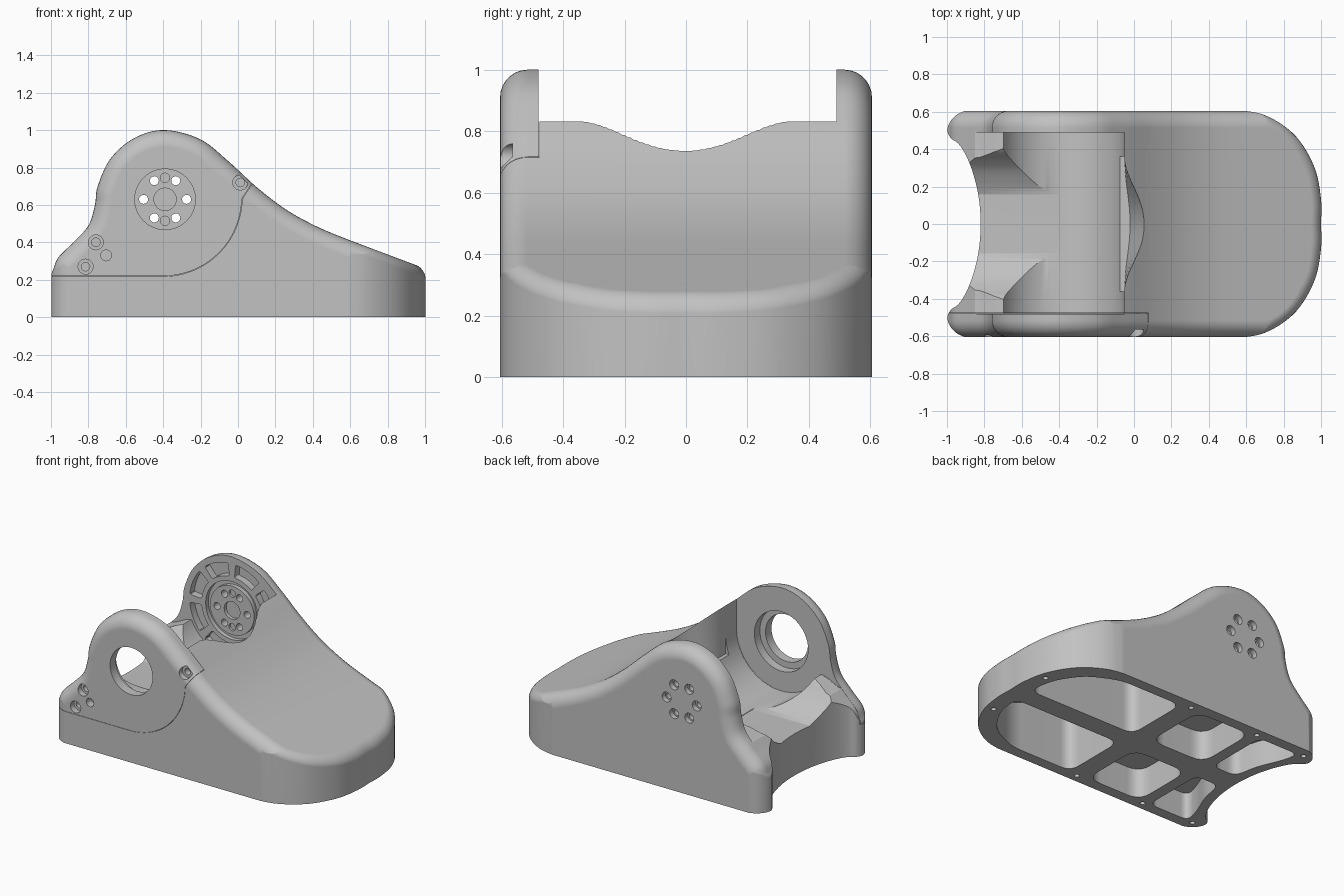
import bpy, bmesh
from math import sin, cos, pi, radians
from mathutils import Vector

default = bpy.data.objects.get("Cube")
if default:
    bpy.data.objects.remove(default, do_unlink=True)

grey = bpy.data.materials.new("plain grey")
grey.use_nodes = True
grey.diffuse_color = (0.54, 0.54, 0.54, 1)
grey.node_tree.nodes["Principled BSDF"].inputs["Base Color"].default_value = (0.54, 0.54, 0.54, 1)


# ---- helpers ----
def smooth(points, closed=False, n=5):
    """Smooth curve through the points."""
    p = [Vector(q) for q in points]
    count = len(p)
    out = []
    for i in range(count if closed else count - 1):
        if closed:
            a, b, c, d = (p[(i + k) % count] for k in (-1, 0, 1, 2))
        else:
            a, b, c, d = (p[min(max(i + k, 0), count - 1)] for k in (-1, 0, 1, 2))
        for s in range(n):
            t = s / n
            out.append(0.5 * (2 * b + (c - a) * t + (2 * a - 5 * b + 4 * c - d) * t * t
                              + (3 * b - a - 3 * c + d) * t ** 3))
    return out if closed else out + [p[-1]]


def rounded(points, r, n=5):
    """Polygon with rounded corners."""
    p = [Vector(q) for q in points]
    out = []
    for i, q in enumerate(p):
        a = q + (p[i - 1] - q).normalized() * r
        b = q + (p[(i + 1) % len(p)] - q).normalized() * r
        out += [a.lerp(q, k / n).lerp(q.lerp(b, k / n), k / n) for k in range(n + 1)]
    return out


def arc(cx, cy, r, a0=0, a1=360, n=48):
    steps = n if a1 - a0 == 360 else n + 1
    return [Vector((cx + r * cos(radians(a0 + (a1 - a0) * k / n)),
                    cy + r * sin(radians(a0 + (a1 - a0) * k / n)))) for k in range(steps)]


def inward(points):
    """Inward normals of a clockwise outline."""
    out = []
    for i in range(len(points)):
        t = (points[(i + 1) % len(points)] - points[i - 1]).normalized()
        out.append(Vector((t.y, -t.x)))
    return out


def prism(points, axis, a, b):
    place = {"x": lambda p, h: (h, p[0], p[1]),
             "y": lambda p, h: (p[0], h, p[1]),
             "z": lambda p, h: (p[0], p[1], h)}[axis]
    return [[place(p, h) for p in points] for h in (a, b)]


def solid(name, *lofts):
    """Closed mesh from one or more stacks of rings, all facing outward."""
    bm = bmesh.new()
    for rings in lofts:
        vs = [[bm.verts.new(p) for p in ring] for ring in rings]
        n = len(vs[0])
        faces = [bm.faces.new(vs[0][::-1]), bm.faces.new(vs[-1])]
        for lo, hi in zip(vs, vs[1:]):
            faces += [bm.faces.new((lo[i], lo[(i + 1) % n], hi[(i + 1) % n], hi[i]))
                      for i in range(n)]
        bm.normal_update()
        if sum(f.calc_center_median().dot(f.normal) * f.calc_area() for f in faces) < 0:
            bmesh.ops.reverse_faces(bm, faces=faces)
    mesh = bpy.data.meshes.new(name)
    bm.to_mesh(mesh)
    bm.free()
    mesh.materials.append(grey)
    obj = bpy.data.objects.new(name, mesh)
    bpy.context.collection.objects.link(obj)
    return obj


def volume(mesh):
    bm = bmesh.new()
    bm.from_mesh(mesh)
    v = bm.calc_volume(signed=True)
    bm.free()
    return v


def combine(obj, operation, *lofts):
    """Boolean that only accepts a sound result."""
    cutter = solid("cutter", *lofts)
    cutter.hide_render = True
    before = volume(obj.data)
    for solver in ("EXACT", "MANIFOLD", "FLOAT"):
        mod = obj.modifiers.new("cut", "BOOLEAN")
        mod.object, mod.operation, mod.solver = cutter, operation, solver
        graph = bpy.context.evaluated_depsgraph_get()
        result = bpy.data.meshes.new_from_object(obj.evaluated_get(graph))
        obj.modifiers.clear()
        if len(result.polygons) > 5 and 0 < volume(result) < before * 1.001:
            obj.data = result
            break
    bpy.data.objects.remove(cutter, do_unlink=True)


# ---- body: side profile swept across the width, with rounded long edges ----
W, R = 0.605, 0.09
AX, AZ = -0.39, 0.63          # pivot axis
top = smooth([(-1.3, -.1), (-1.1, .1), (-1.02, .19), (-.99, .25), (-.96, .32), (-.88, .4),
              (-.8, .49), (-.765, .6), (-.75, .7), (-.68, .85), (-.55, .96), (-.39, 1),
              (-.2, .95), (-.05, .832), (.1, .695), (.25, .58), (.4, .495), (.55, .43),
              (.8, .335), (.92, .29), (1, .258), (1.1, .2), (1.3, .1)], n=7)
profile = [Vector((-1.3, -.5))] + top + [Vector((1.3, -.5))]
normals = inward(profile)
normals[1], normals[-2] = normals[2], normals[-3]
normals[0] = normals[-1] = Vector((0, 0))
half = []
for k in range(8):
    a = k / 7 * pi / 2
    ring = [p + m * R * (1 - sin(a)) for p, m in zip(profile, normals)]
    half.append((ring, W - R * (1 - cos(a))))
sweep = [[(p.x, -y, p.y) for p in ring] for ring, y in half]
sweep += [[(p.x, y, p.y) for p in ring] for ring, y in reversed(half)]
body = solid("body", sweep)


# plan outline: rounded nose, hollow rear, soft shoulder around the nose
def height(x):
    pts = [p for p in top if p.x > 0.2]
    for a, b in zip(pts, pts[1:]):
        if a.x <= x <= b.x:
            return a.y + (b.y - a.y) * (x - a.x) / (b.x - a.x)
    return pts[0].y


side = [(-.82, 0), (-.83, .14), (-.86, .27), (-.9, .37), (-.94, .43), (-.98, .46),
        (-.998, .505), (-.975, .558), (-.93, .594), (-.86, .612), (-.7, .612), (-.45, .612),
        (0, .612), (.35, .612), (.57, .607), (.722, .572), (.868, .466), (.966, .3),
        (1, .13), (1, 0)]
plan = smooth(side + [(x, -y) for x, y in side[-2:0:-1]], closed=True)
plan_in = inward(plan)
rings = [[(p.x, p.y, 0) for p in plan]]
r = 0.05
for k in range(7):
    a = k / 6 * pi / 2
    ring = []
    for p, m in zip(plan, plan_in):
        q = p + m * r * (1 - cos(a)) * min(max((p.x - .3) / .3, 0), 1)
        ring.append((q.x, q.y, height(q.x) - r * (1 - sin(a))))
    rings.append(ring)
rings.append([(x, y, 1.3) for x, y, z in rings[-1]])
combine(body, "INTERSECT", rings)

# round cradle between the side walls, running out over the rear corners
cradle = ([(-.05, 1.2)] + arc(AX, AZ, .34, 0, -155, 40)
          + [(-.75, .47), (-.82, .435), (-1.2, .36), (-1.2, 1.2)])
combine(body, "DIFFERENCE", prism(cradle, "y", -.48, .49))

# flared trough through the rear
flank = smooth([(.155, .287), (.22, .32), (.29, .365), (.345, .42), (.39, .475), (.44, .51)])
trough = [(-p.x, p.y) for p in reversed(flank)] + list(flank) + [(.44, 1.2), (-.44, 1.2)]
combine(body, "DIFFERENCE", prism(trough, "x", -1.2, -.4))

# leaning scallop in the hood edge
scallop = []
for z, depth in ((.5, .03), (1.0, .19)):
    edge = [-.36 + .72 * k / 36 for k in range(37)]
    scallop.append([(-.051 + depth * (1 + cos(pi * y / .36)) / 2, y, z) for y in edge]
                   + [(-.2, .36, z), (-.2, -.36, z)])
combine(body, "DIFFERENCE", scallop)

# hollow underside, mirrored pockets between ribs
pockets = [
    ([(.07, .07), (.07, .53), (.55, .53), (.755, .43), (.87, .26), (.9, .07)], .08,
     lambda x: .5 - .4 * (x - .07)),
    ([(-.07, .08), (-.07, .53), (-.49, .53), (-.49, .08)], .1, lambda x: .2),
    ([(-.57, .08), (-.57, .53), (-.88, .53), (-.85, .41), (-.78, .25), (-.75, .08)], .06,
     lambda x: .18)]
hollows = []
for outline, corner, ceiling in pockets:
    for s in (1, -1):
        pts = rounded([(x, s * y) for x, y in outline], corner)
        hollows.append([[(p.x, p.y, -.1) for p in pts],
                        [(p.x, p.y, ceiling(p.x)) for p in pts]])
for x, y in ((.925, .25), (0, .55), (-.53, .55), (-.92, .535)):
    for s in (1, -1):
        hollows.append(prism(arc(x, s * y, .017, n=14), "z", -.1, .06))
combine(body, "DIFFERENCE", *hollows)


# ---- removable front side plate ----
def plate_outline(g):
    return ([(-1.2, .22 - g)] + arc(-.4, .64, .42 + g, -90, -2, 28)
            + [(.025 + g, .64), (.075 + g, .715), (.075 + g, 1.2), (-1.2, 1.2)])


plate = body.copy()
plate.data = body.data.copy()
plate.name = "front_side_plate"
bpy.context.collection.objects.link(plate)
combine(plate, "INTERSECT", prism(plate_outline(0), "y", -.8, -.478))
combine(body, "DIFFERENCE", prism(plate_outline(.002), "y", -.8, -.4765))

# bearing opening with inner step, and screw seats
combine(plate, "DIFFERENCE", prism(arc(AX, AZ, .162), "y", -.7, -.4))
combine(plate, "DIFFERENCE", prism(arc(AX, AZ, .205), "y", -.54, -.4))
seats = ((-.76, .4), (-.815, .27), (.012, .72))
combine(plate, "DIFFERENCE", prism(arc(-.705, .33, .029, n=20), "y", -.7, -.55),
        *[prism(arc(x, z, .04, n=24), "y", -.7, -.565) for x, z in seats])
combine(plate, "DIFFERENCE",
        *[prism(arc(x, z, .023, n=16), "y", -.6, -.52) for x, z in seats])

# ---- rear wall: ribbed recesses, mounting disc and bolt circle ----
recesses = [prism(rounded(arc(AX, AZ, .322, a, a + 35, 5) + arc(AX, AZ, .232, a + 35, a, 5),
                          .013, 3), "y", .45, .54) for a in range(5, 365, 45)]
combine(body, "DIFFERENCE", *recesses)
combine(body, "DIFFERENCE", prism(arc(AX, AZ, .2), "y", .45, .52))
disc = solid("mounting_disc", prism(arc(AX, AZ, .168), "y", .492, .53))
bolts = [(AX + .115 * cos(pi / 3 * k), AZ + .115 * sin(pi / 3 * k)) for k in range(6)]
through = [prism(arc(x, z, .024, n=20), "y", .4, .7) for x, z in bolts]
combine(body, "DIFFERENCE", *through)
combine(body, "DIFFERENCE", *[prism(arc(x, z, .034, n=20), "y", .57, .7) for x, z in bolts])
combine(disc, "DIFFERENCE", *through, prism(arc(AX, AZ, .06, n=32), "y", .4, .515),
        *[prism(arc(AX, AZ + s * .115, .025, n=20), "y", .4, .51) for s in (1, -1)])

# ---- shading ----
for obj in (body, plate, disc):
    bpy.ops.object.select_all(action="DESELECT")
    obj.select_set(True)
    bpy.context.view_layer.objects.active = obj
    bpy.ops.object.shade_smooth_by_angle(angle=radians(30))
    weighted = obj.modifiers.new("clean shading", "WEIGHTED_NORMAL")
    weighted.keep_sharp = True
